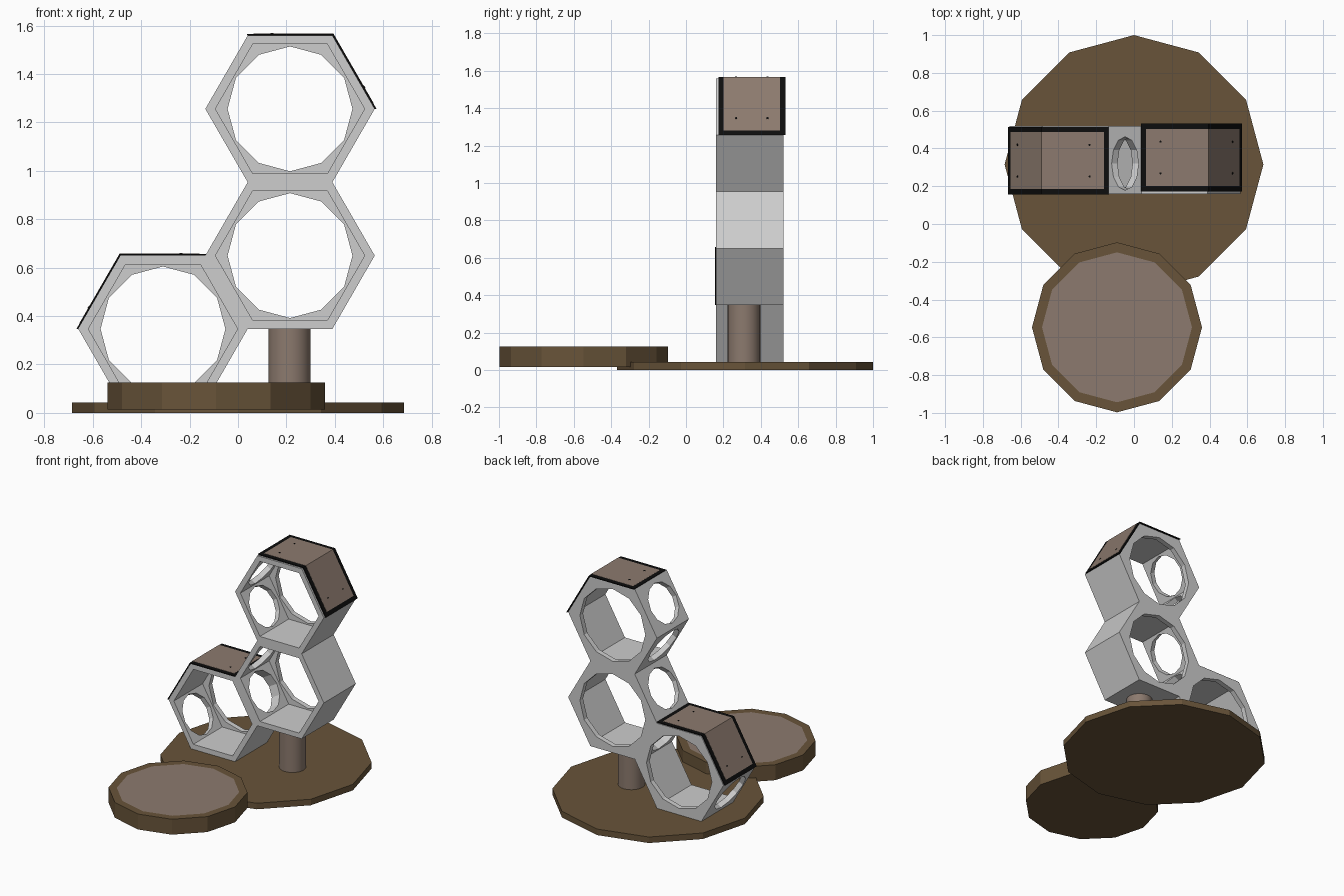
import bpy, bmesh, math
from mathutils import Matrix, Vector

if "Cube" in bpy.data.objects:
    bpy.data.objects.remove(bpy.data.objects["Cube"])


def material(name, rgb):
    m = bpy.data.materials.new(name)
    m.diffuse_color = (*rgb, 1)
    m.use_nodes = True
    m.node_tree.nodes["Principled BSDF"].inputs["Base Color"].default_value = m.diffuse_color
    return m


GREY = material("light grey panel", (0.61, 0.61, 0.61))
WOOD = material("dark brown wood", (0.138, 0.088, 0.041))
CARPET = material("taupe carpet", (0.262, 0.195, 0.156))
BLACK = material("black trim", (0.004, 0.004, 0.004))

R = 0.35                                   # cell corner radius
APO = R * math.cos(math.pi / 6)            # cell centre to wall
Y0, Y1, WALL = 0.16, 0.52, 0.036           # cell front, back, thickness
TURN = Matrix.Rotation(math.pi / 2, 4, 'X')


def finish(name, bm, *mats):
    bmesh.ops.recalc_face_normals(bm, faces=bm.faces)
    me = bpy.data.meshes.new(name)
    bm.to_mesh(me)
    bm.free()
    ob = bpy.data.objects.new(name, me)
    for m in mats:
        me.materials.append(m)
    bpy.context.collection.objects.link(ob)
    return ob


def prism_bm(n, r, depth, centre, rot=Matrix()):
    """Regular prism centred on a point, its axis along local z."""
    bm = bmesh.new()
    ring = [bm.verts.new((r * math.cos(math.tau * i / n),
                          r * math.sin(math.tau * i / n), -depth / 2)) for i in range(n)]
    face = bm.faces.new(ring)
    top = bmesh.ops.extrude_face_region(bm, geom=[face], use_keep_orig=True)["geom"]
    bmesh.ops.translate(bm, vec=(0, 0, depth),
                        verts=[g for g in top if isinstance(g, bmesh.types.BMVert)])
    bm.transform(Matrix.Translation(centre) @ rot)
    return bm


def carve(ob, cutters):
    bpy.context.view_layer.objects.active = ob
    for c in cutters:
        mod = ob.modifiers.new("cut", 'BOOLEAN')
        mod.operation, mod.solver, mod.object = 'DIFFERENCE', 'EXACT', c
        bpy.ops.object.modifier_apply(modifier=mod.name)
        bpy.data.objects.remove(c, do_unlink=True)


def cell(name, cx, cz, holes):
    """Hexagonal cubby: open front, round opening in the back, round side holes."""
    ob = finish(name, prism_bm(6, R, Y1 - Y0, (cx, (Y0 + Y1) / 2, cz), TURN), GREY)
    back = Y1 - WALL
    cuts = [finish("cut_room", prism_bm(6, R - WALL / math.cos(math.pi / 6), back - 0.05,
                                        (cx, (back + 0.05) / 2, cz), TURN), GREY),
            finish("cut_back", prism_bm(12, 0.258, 0.3, (cx, 0.5, cz), TURN), GREY)]
    for a in holes:
        d = Vector((math.cos(math.radians(a)), 0, math.sin(math.radians(a))))
        pos = Vector((cx, 0.32, cz)) + d * APO
        cuts.append(finish("cut_side", prism_bm(12, 0.142, 0.15, pos,
                           d.to_track_quat('Z', 'Y').to_matrix().to_4x4()), GREY))
    for c in cuts:
        c.hide_render = True
    carve(ob, cuts)
    return ob


def folded_strip(name, cx, cz, angles, ya, yb, low, high, inset, mat):
    """Thin sheet folded over two neighbouring walls of a cell."""
    bm = bmesh.new()

    def row(h, y):
        k = R * (APO + h) / APO
        p = [Vector((cx + k * math.cos(math.radians(a)), y,
                     cz + k * math.sin(math.radians(a)))) for a in angles]
        p[0], p[2] = p[0].lerp(p[1], inset / R), p[2].lerp(p[1], inset / R)
        return [bm.verts.new(v) for v in p]

    loops = [row(low, ya), row(low, yb), row(high, yb), row(high, ya)]
    for i in range(4):
        a, b = loops[i], loops[(i + 1) % 4]
        for j in range(2):
            bm.faces.new((a[j], a[j + 1], b[j + 1], b[j]))
    for j in (0, 2):
        bm.faces.new([l[j] for l in loops])
    return finish(name, bm, mat)


def mat_cover(name, cx, cz, angles, ya, yb):
    folded_strip(name + "_trim", cx, cz, angles, ya, yb, 0.0, 0.0065, 0, BLACK)
    folded_strip(name + "_carpet", cx, cz, angles, ya + 0.028, yb - 0.028,
                 0.004, 0.0078, 0.028, CARPET)
    # small fixings near the free ends
    for end, mid in ((angles[0], angles[1]), (angles[2], angles[1])):
        n = math.radians((end + mid) / 2)
        d = Vector((math.cos(n), 0, math.sin(n)))
        t = Vector((math.cos(math.radians(end)), 0, math.sin(math.radians(end)))) * R
        along = (t - d * t.dot(d)).normalized()
        for y in (ya + 0.095, yb - 0.095):
            pos = Vector((cx, y, cz)) + d * (APO + 0.007) + along * 0.075
            finish(name + "_fixing", prism_bm(8, 0.006, 0.006, pos,
                   d.to_track_quat('Z', 'Y').to_matrix().to_4x4()), BLACK)


# Base plate
finish("base_plate", prism_bm(12, 0.685, 0.043, (0, 0.315, 0.0215)), WOOD)

# Low round step with a carpeted top
bm = prism_bm(12, 0.45, 0.11, (-0.09, -0.547, 0.07))
bmesh.ops.recalc_face_normals(bm, faces=bm.faces)
top = max(bm.faces, key=lambda f: f.calc_center_median().z)
bmesh.ops.inset_individual(bm, faces=[top], thickness=0.053)
top.material_index = 1
finish("round_step", bm, WOOD, CARPET)

# Carpeted post
post = finish("post", prism_bm(32, 0.087, 0.305, (0.213, 0.31, 0.195)), CARPET)
bpy.context.view_layer.objects.active = post
post.select_set(True)
bpy.ops.object.shade_smooth_by_angle()

# Three stacked hexagonal cells; hole angles are wall directions seen from the front
X, Z = 0.215, 0.65
LX, LZ = X - 1.5 * R, Z - APO
TZ = Z + 2 * APO
cell("middle_cell", X, Z, (150, 210))
cell("top_cell", X, TZ, (150, 210))
cell("lower_cell", LX, LZ, (30, 210))

# Carpet mats with black edging
mat_cover("top_mat", X, TZ, (120, 60, 0), 0.173, 0.531)
mat_cover("lower_mat", LX, LZ, (180, 120, 60), 0.156, 0.514)
